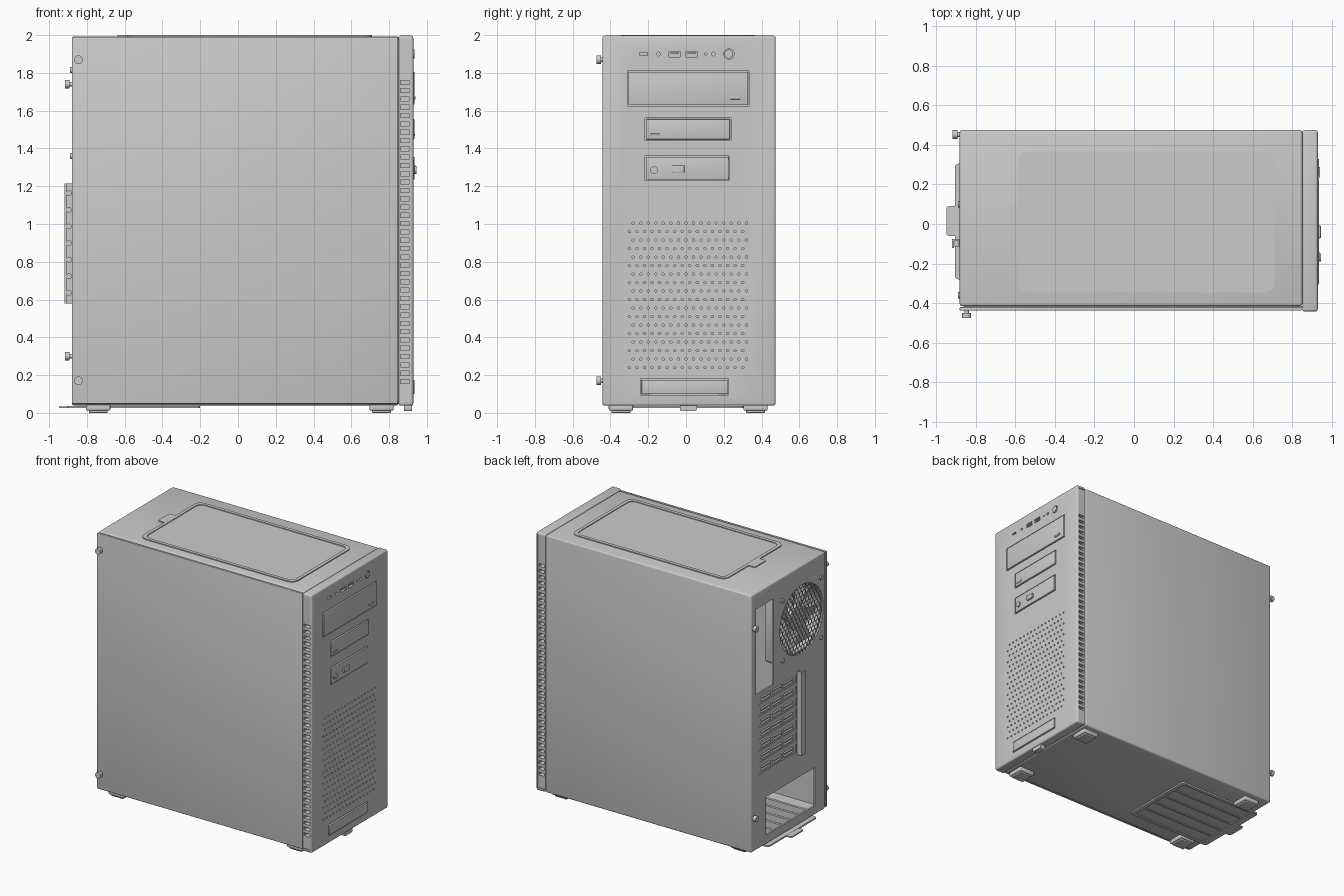
import bpy, bmesh, math
from mathutils import Matrix, Vector

old = bpy.data.objects.get("Cube")
if old:
    bpy.data.objects.remove(old, do_unlink=True)

grey = bpy.data.materials.new("light_grey")
grey.use_nodes = True
grey.diffuse_color = (0.6, 0.6, 0.6, 1)
grey.node_tree.nodes["Principled BSDF"].inputs["Base Color"].default_value = (0.6, 0.6, 0.6, 1)


def finish(name, bm):
    me = bpy.data.meshes.new(name)
    bmesh.ops.recalc_face_normals(bm, faces=bm.faces)
    bm.to_mesh(me)
    bm.free()
    me.materials.append(grey)
    ob = bpy.data.objects.new(name, me)
    bpy.context.collection.objects.link(ob)
    return ob


def add_box(bm, x, y, z):
    size = Matrix.Diagonal((x[1] - x[0], y[1] - y[0], z[1] - z[0], 1))
    mid = Matrix.Translation((sum(x) / 2, sum(y) / 2, sum(z) / 2))
    return bmesh.ops.create_cube(bm, size=1, matrix=mid @ size)["verts"]


def add_cyl(bm, c, r, depth, axis="x", n=24):
    turn = {"x": Matrix.Rotation(math.pi / 2, 4, "Y"),
            "y": Matrix.Rotation(math.pi / 2, 4, "X"), "z": Matrix()}[axis]
    bmesh.ops.create_cone(bm, cap_ends=True, segments=n, radius1=r, radius2=r,
                          depth=depth, matrix=Matrix.Translation(c) @ turn)


def boxes(name, items, bevel=0, axis=None):
    """Boxes in one mesh; bevel rounds all edges, or only those along axis."""
    bm = bmesh.new()
    for it in items:
        add_box(bm, *it)
    if bevel:
        edges = [e for e in bm.edges if axis is None or
                 abs((e.verts[0].co - e.verts[1].co).normalized()[axis]) > 0.9]
        bmesh.ops.bevel(bm, geom=edges, offset=bevel, segments=3, affect="EDGES", profile=0.5)
    return finish(name, bm)


def cylinders(name, items):
    bm = bmesh.new()
    for it in items:
        add_cyl(bm, *it)
    return finish(name, bm)


def bake(ob):
    dg = bpy.context.evaluated_depsgraph_get()
    me = bpy.data.meshes.new_from_object(ob.evaluated_get(dg))
    ob.modifiers.clear()
    ob.data = me


def cut(ob, *cutters):
    for c in cutters:
        m = ob.modifiers.new("cut", "BOOLEAN")
        m.operation, m.solver, m.object = "DIFFERENCE", "EXACT", c
        bake(ob)
        bpy.data.objects.remove(c, do_unlink=True)


BACK, FRONT, FACE = -0.88, 0.85, 0.928
FAN = Vector((BACK, -0.13, 1.587))
SLOTS = [0.635 + 0.088 * i for i in range(7)]

# Hollow chassis with rear and floor openings
chassis = boxes("chassis", [((BACK, FRONT), (-0.415, 0.474), (0.04, 1.993))], 0.012)
cut(chassis,
    boxes("c", [((BACK + 0.012, FRONT - 0.012), (-0.40, 0.46), (0.055, 1.98))]),
    cylinders("c", [((BACK, FAN.y, FAN.z), 0.26, 0.1, "x", 48)]),
    boxes("c", [((-0.95, -0.85), (0.21, 0.42), (1.22, 1.87)),
                ((-0.95, -0.85), (-0.29, 0.30), (0.11, 0.40))]),
    boxes("c", [((-0.95, -0.85), (-0.06, 0.38), (z - 0.032, z + 0.032)) for z in SLOTS]),
    boxes("c", [((-0.82, -0.28), (y, y + 0.075), (0, 0.1))
                for y in (-0.24, -0.14, -0.04, 0.06, 0.16)]))

# Removable side panel with thumbscrews
boxes("side_panel", [((BACK, FRONT - 0.003), (-0.438, -0.42), (0.048, 1.988))], 0.005)
boxes("side_panel_seam", [((BACK + 0.02, FRONT), (-0.421, -0.414), (0.06, 1.975))])
cylinders("side_thumbscrews", [p for z in (0.17, 1.87) for p in (
    ((-0.845, -0.445, z), 0.012, 0.03, "y"), ((-0.845, -0.462, z), 0.023, 0.025, "y"))])
cylinders("rear_thumbscrews", [p for z in (0.30, 1.74) for p in (
    ((-0.885, 0.452, z), 0.012, 0.03, "x"), ((-0.904, 0.452, z), 0.022, 0.024, "x"))])

# Rear fan: mesh grille, frame, hub and blades
bm = bmesh.new()
R = 0.021
for i in range(-9, 10):
    for j in range(-9, 10):
        cy, cz = R * math.sqrt(3) * (i + (j % 2) / 2), R * 1.5 * j
        if math.hypot(cy, cz) < 0.262:
            ring = [(BACK + 0.006, FAN.y + cy + R * math.sin(k * math.pi / 3),
                     FAN.z + cz + R * math.cos(k * math.pi / 3)) for k in range(6)]
            bm.faces.new([bm.verts.new(p) for p in ring])
bmesh.ops.remove_doubles(bm, verts=bm.verts, dist=0.001)
grille = finish("fan_grille", bm)
wire = grille.modifiers.new("wire", "WIREFRAME")
wire.thickness = 0.009
bake(grille)

fan_frame = boxes("fan_frame", [((-0.866, -0.76), (FAN.y - 0.265, FAN.y + 0.265),
                                 (FAN.z - 0.265, FAN.z + 0.265))], 0.03, 0)
cut(fan_frame, cylinders("c", [((-0.81, FAN.y, FAN.z), 0.25, 0.3, "x", 48)]))
cylinders("fan_hub", [((-0.81, FAN.y, FAN.z), 0.09, 0.08, "x", 32)])
bm = bmesh.new()
for k in range(7):
    vs = add_box(bm, (-0.004, 0.004), (-0.065, 0.065), (0.07, 0.24))
    bmesh.ops.transform(bm, verts=vs, matrix=Matrix.Translation((-0.81, FAN.y, FAN.z)) @
                        Matrix.Rotation(k * math.tau / 7, 4, "X") @ Matrix.Rotation(0.5, 4, "Z"))
finish("fan_blades", bm)
cylinders("fan_screws", [((BACK - 0.003, FAN.y + a, FAN.z + b), 0.016, 0.014, "x", 16)
                         for a in (-0.23, 0.23) for b in (-0.228, 0.228)])

# Expansion slot covers, flange and screws
covers = boxes("slot_covers", [((BACK + 0.004, BACK + 0.01), (-0.07, 0.39), (z - 0.036, z + 0.036))
                               for z in SLOTS])
cut(covers, boxes("c", [((-0.95, -0.8), (y, y + 0.115), (z + h, z + h + 0.014))
                        for z in SLOTS for h in (-0.019, 0.005) for y in (-0.035, 0.1, 0.235)]))
boxes("slot_flange", [((-0.918, BACK), (-0.085, -0.075), (0.58, 1.215)),
                      ((-0.918, -0.908), (-0.12, -0.075), (0.58, 1.215))])
cylinders("slot_screws", [((-0.895, -0.095, z), 0.015, 0.035, "y", 16) for z in SLOTS])

# Power supply rails inside the rear opening
boxes("supply_rails", [((-0.84, -0.25), (y, y + 0.02), (0.055, 0.085))
                       for y in (-0.26, -0.16, -0.06, 0.04, 0.14, 0.245)])

# Top dust filter: raised rim, sunk centre and pull tab
top_filter = boxes("top_filter", [((-0.585, 0.71), (-0.345, 0.365), (1.985, 2.0))], 0.05, 2)
cut(top_filter, boxes("c", [((-0.56, 0.685), (-0.32, 0.34), (1.994, 2.1))], 0.04, 2))
boxes("top_filter_tab", [((-0.638, -0.58), (-0.05, 0.085), (1.985, 2.0))], 0.008, 2)

# Bottom dust filter with shallow bays and pull tab
bottom_filter = boxes("bottom_filter", [((-0.905, -0.2), (-0.28, 0.305), (0.025, 0.036))], 0.02, 2)
cut(bottom_filter, boxes("c", [((-0.85, -0.23), (-0.255 + 0.11 * i, -0.16 + 0.11 * i), (0, 0.031))
                               for i in range(5)]))
boxes("bottom_filter_tab", [((-0.948, -0.89), (-0.06, 0.09), (0.026, 0.035))], 0.015, 2)

# Feet
corners = [(x, y) for x in (-0.74, 0.76) for y in (-0.345, 0.368)]
boxes("feet", [((x - 0.064, x + 0.064), (y - 0.064, y + 0.064), (0.012, 0.045))
               for x, y in corners], 0.008)
boxes("foot_pads", [((x - 0.05, x + 0.05), (y - 0.05, y + 0.05), (0, 0.02)) for x, y in corners], 0.004)

# Front panel: vented sides, perforated face
bezel = boxes("front_panel", [((FRONT, FACE), (-0.442, 0.474), (0.038, 1.997))], 0.012)
cut(bezel,
    boxes("c", [((FRONT - 0.01, 0.915), y, (0.06, 1.975)) for y in ((-0.5, -0.436), (0.468, 0.5))]),
    boxes("c", [((0.86, 0.908), y, (0.155 + 0.044 * i, 0.177 + 0.044 * i))
                for i in range(37) for y in ((-0.5, -0.40), (0.43, 0.5))]),
    cylinders("c", [((FACE, -0.3 + 0.04 * c + 0.02 * (r % 2), 0.24 + 0.045 * r), 0.007, 0.02, "x", 6)
                    for c in range(16) for r in range(18)]))
boxes("front_panel_tongue", [((0.88, 0.92), (-0.033, 0.058), (0.01, 0.05))], 0.008, 0)


# Drive bay covers and lower plate, each standing in a thin groove
def bay(name, y, z):
    g = 0.006
    cut(bezel, boxes("c", [((FACE - 0.008, 1), (y[0] - g, y[1] + g), (z[0] - g, z[1] + g))]))
    boxes(name, [((FACE - 0.01, FACE + 0.006), y, z)], 0.003)


bay("large_bay_cover", (-0.305, 0.328), (1.632, 1.805))
bay("small_bay_cover", (-0.21, 0.232), (1.448, 1.555))
bay("reader_bay_cover", (-0.21, 0.225), (1.235, 1.355))
bay("lower_plate", (-0.235, 0.22), (0.10, 0.175))
boxes("bay_buttons", [((FACE, 0.94), (0.235, 0.288), (1.66, 1.676)),
                      ((FACE, 0.938), (-0.19, -0.14), (1.468, 1.478))], 0.002)
boxes("reader_button", [((FACE, 0.944), (-0.072, -0.008), (1.272, 1.31))], 0.004)
cylinders("reader_knob", [((0.935, -0.17, 1.285), 0.02, 0.018, "x")])

# Control row: ports, sockets and power button
cut(bezel,
    boxes("c", [((FACE - 0.02, 1), (y - 0.03, y + 0.03), (1.885, 1.914)) for y in (-0.06, 0.03)]),
    boxes("c", [((FACE - 0.02, 1), (-0.245, -0.205), (1.893, 1.907))]),
    cylinders("c", [((FACE, y, 1.9), r, 0.03, "x", 12)
                    for y, r in ((-0.145, 0.01), (0.105, 0.006), (0.145, 0.01))]),
    cylinders("c", [((FACE, 0.227, 1.9), 0.027, 0.03, "x", 32)]))
boxes("port_tongues", [((FACE - 0.02, FACE), (y - 0.022, y + 0.022), (1.9, 1.908)) for y in (-0.06, 0.03)])
cylinders("power_button", [((FACE - 0.005, 0.227, 1.9), 0.023, 0.022, "x", 32)])

# Smooth rounded edges
meshes = [o for o in bpy.context.scene.objects if o.type == "MESH"]
bpy.ops.object.select_all(action="DESELECT")
for o in meshes:
    o.select_set(True)
bpy.context.view_layer.objects.active = meshes[0]
bpy.ops.object.shade_smooth_by_angle(angle=math.radians(35))
